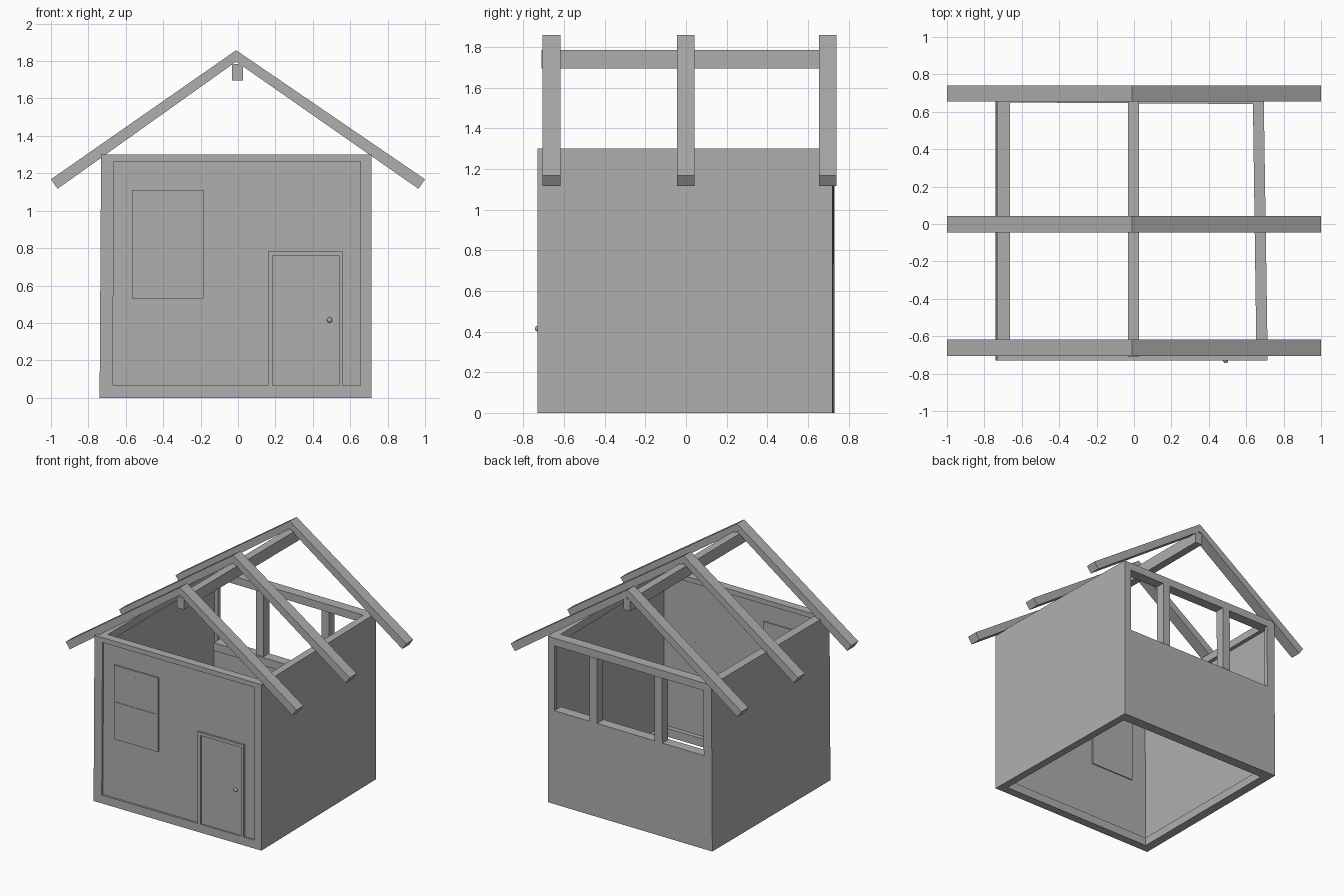
import bpy, bmesh
from mathutils import Vector

if "Cube" in bpy.data.objects:
    bpy.data.objects.remove(bpy.data.objects["Cube"])

# Single mid-grey finish for the whole model
GREY = bpy.data.materials.new("mid_grey")
GREY.diffuse_color = (0.43, 0.43, 0.43, 1)
GREY.use_nodes = True
GREY.node_tree.nodes["Principled BSDF"].inputs["Base Color"].default_value = GREY.diffuse_color


def mesh_object(name, bm):
    bmesh.ops.recalc_face_normals(bm, faces=bm.faces)
    me = bpy.data.meshes.new(name)
    bm.to_mesh(me)
    bm.free()
    me.materials.append(GREY)
    ob = bpy.data.objects.new(name, me)
    bpy.context.collection.objects.link(ob)
    return ob


def warp(co):
    """Hand-built lean: the back right corner is pulled in, the left wall tilts."""
    if co.x > 0:
        k = (co.x / 0.715) * max(0, (co.y + 0.73) / 1.46)
        co.x -= 0.022 * k
        co.y -= 0.01 * k
    else:
        co.x += 0.008 * (co.x / -0.74) * co.z / 1.3


def box(name, x, y, z, lean=True):
    bm = bmesh.new()
    bmesh.ops.create_cube(bm, size=1)
    lo, hi = Vector((x[0], y[0], z[0])), Vector((x[1], y[1], z[1]))
    for v in bm.verts:
        v.co = Vector([(lo[i] + hi[i]) / 2 + v.co[i] * (hi[i] - lo[i]) for i in range(3)])
        if lean:
            warp(v.co)
    return mesh_object(name, bm)


XL, XR, YF, YB, H = -0.74, 0.715, -0.731, 0.731, 1.30
LI, RI = -0.67, 0.655            # inner faces of the side frames
FI, BI = -0.665, 0.65            # inner faces of the front and back plates
FP, BP = -0.70, 0.70             # inner faces of the thin front and back panels

# Corner posts
for side, xs in (("left", (XL, LI)), ("right", (RI, XR))):
    box(f"front_{side}_post", xs, (YF, FP), (0, H))
    box(f"back_{side}_post", xs, (BP, YB), (0, H))

# Bottom and top plates
for level, zf, zs in (("bottom", (0, 0.065), (0, 0.065)), ("top", (1.262, H), (1.24, H))):
    box(f"front_{level}_plate", (LI, RI), (YF, FI), zf)
    box(f"back_{level}_plate", (LI, RI), (BI, YB), zs)
    box(f"left_{level}_plate", (XL, LI), (FP, BP), zs)
    box(f"right_{level}_plate", (RI, XR), (FP, BP), zs)

# Side wall panels, flush outside
box("left_wall_panel", (XL, -0.70), (FP, BP), (0.065, 1.24))
box("right_wall_panel", (0.68, XR), (FP, BP), (0.065, 1.24))

# Front wall panel, slightly recessed in its frame
box("front_wall_panel", (LI, RI), (YF + 0.015, FP), (0.065, 1.262))

# Back wall: solid lower half, sill and two studs in the long opening
box("back_wall_panel", (LI, RI), (BP, YB), (0.065, 0.67))
box("back_sill", (LI, RI), (BI, YB), (0.67, 0.732))
for i, x in enumerate((-0.275, 0.305)):
    box(f"back_stud_{i + 1}", (x - 0.033, x + 0.033), (BI + 0.01, YB), (0.732, 1.24))

# Window with crossed glazing bars
box("window", (-0.567, -0.185), (YF + 0.004, FP + 0.008), (0.53, 1.11), False)
box("window_bar_vertical", (-0.383, -0.373), (YF, YF + 0.006), (0.58, 1.06), False)
box("window_bar_horizontal", (-0.55, -0.205), (YF, YF + 0.006), (0.815, 0.825), False)

# Door set back in its frame
box("door_jamb_left", (0.16, 0.185), (YF, FP), (0.065, 0.785), False)
box("door_jamb_right", (0.54, 0.56), (YF, FP), (0.065, 0.785), False)
box("door_head", (0.185, 0.54), (YF, FP), (0.76, 0.785), False)
box("door", (0.185, 0.54), (YF + 0.012, FP), (0.065, 0.76), False)
bm = bmesh.new()
bmesh.ops.create_uvsphere(bm, u_segments=16, v_segments=8, radius=0.014)
knob = mesh_object("door_knob", bm)
knob.location = (0.49, -0.729, 0.415)
knob.data.shade_smooth()

# Three rafter pairs meeting at the peak
APEX, UNDER = (-0.01, 1.858), (-0.01, 1.797)
for label, y0, y1 in (("front", -0.705, -0.617), ("middle", -0.045, 0.043), ("back", 0.655, 0.741)):
    for side, s in (("left", -1), ("right", 1)):
        bm = bmesh.new()
        profile = [APEX, (s * 1.0, 1.168), (s * 0.965, 1.117), UNDER]
        face = bm.faces.new([bm.verts.new((x, y0, z)) for x, z in profile])
        ext = bmesh.ops.extrude_face_region(bm, geom=[face])
        for v in ext["geom"]:
            if isinstance(v, bmesh.types.BMVert):
                v.co.y = y1
        mesh_object(f"{label}_{side}_rafter", bm)

# Ridge beam
box("ridge_beam", (-0.033, 0.027), (-0.71, 0.738), (1.695, 1.785), False)
